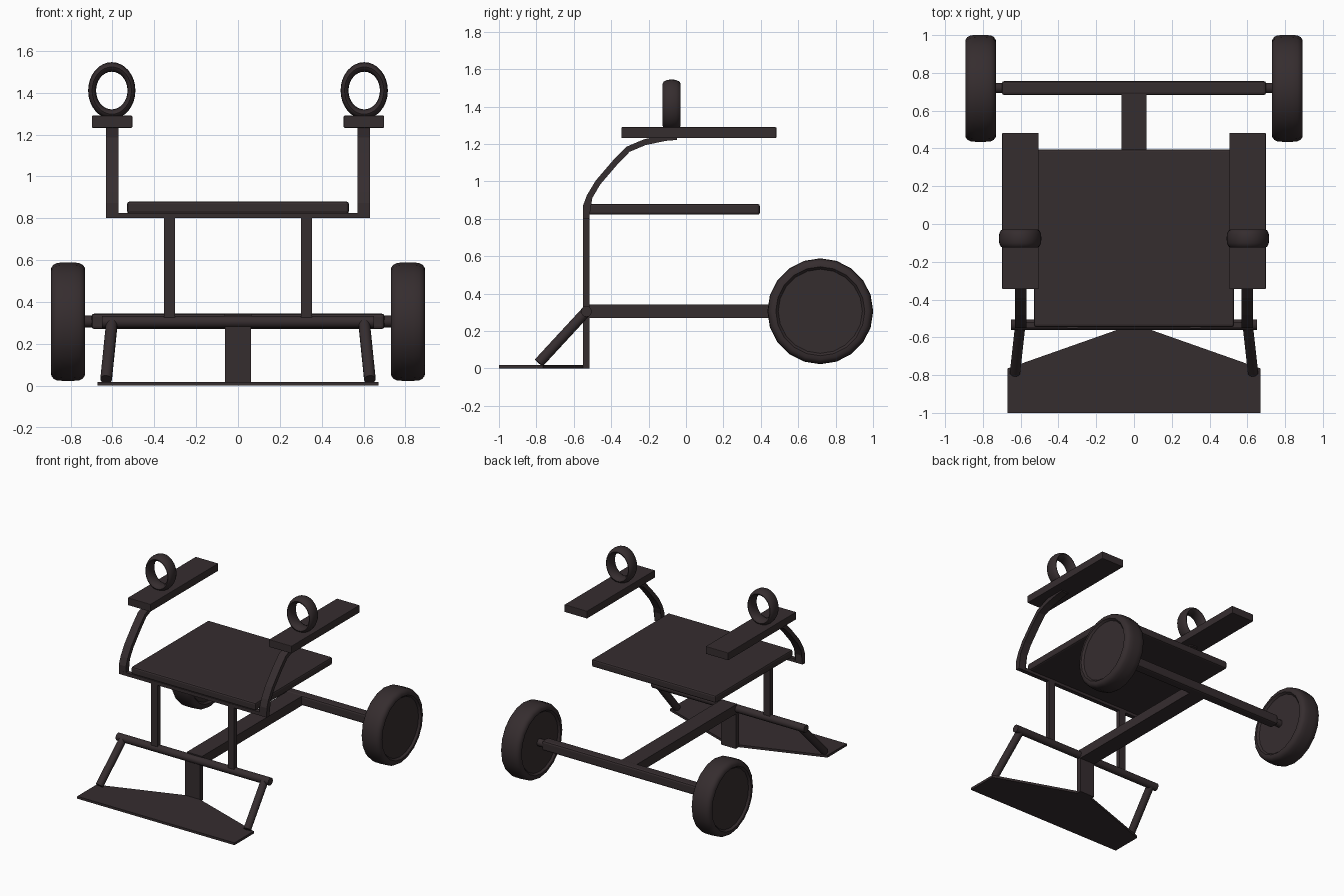
import bpy, bmesh, math
from mathutils import Vector

if "Cube" in bpy.data.objects:
    bpy.data.objects.remove(bpy.data.objects["Cube"])

dark = bpy.data.materials.new("dark brown metal")
dark.diffuse_color = (0.036, 0.026, 0.028, 1)
dark.use_nodes = True
dark.node_tree.nodes["Principled BSDF"].inputs["Base Color"].default_value = dark.diffuse_color


def finish(bm, name, smooth=False):
    bmesh.ops.recalc_face_normals(bm, faces=bm.faces[:])
    me = bpy.data.meshes.new(name)
    bm.to_mesh(me)
    bm.free()
    me.materials.append(dark)
    ob = bpy.data.objects.new(name, me)
    bpy.context.collection.objects.link(ob)
    if smooth:
        bpy.ops.object.select_all(action='DESELECT')
        ob.select_set(True)
        bpy.context.view_layer.objects.active = ob
        bpy.ops.object.shade_smooth_by_angle(angle=math.radians(40))
    return ob


def box(name, lo, hi, bevel=0.0):
    bm = bmesh.new()
    bmesh.ops.create_cube(bm, size=1)
    for v in bm.verts:
        v.co = [lo[i] + (v.co[i] + 0.5) * (hi[i] - lo[i]) for i in range(3)]
    if bevel:
        bmesh.ops.bevel(bm, geom=bm.edges[:], offset=bevel, segments=2,
                        profile=0.5, affect='EDGES')
    return finish(bm, name)


def rod(name, a, b, r, sides=14):
    a, b = Vector(a), Vector(b)
    bm = bmesh.new()
    bmesh.ops.create_cone(bm, cap_ends=True, segments=sides, radius1=r,
                          radius2=r, depth=(b - a).length)
    rot = (b - a).to_track_quat('Z', 'Y')
    for v in bm.verts:
        v.co = rot @ v.co + (a + b) / 2
    return finish(bm, name, True)


def prism(name, outline, place):
    """Closed outline joined between two layers; place(p, layer) gives 3D."""
    bm = bmesh.new()
    rings = [[bm.verts.new(place(p, k)) for p in outline] for k in (0, 1)]
    n = len(outline)
    for ring in rings:
        bm.faces.new(ring)
    for i in range(n):
        j = (i + 1) % n
        bm.faces.new((rings[0][i], rings[0][j], rings[1][j], rings[1][i]))
    bmesh.ops.triangulate(bm, faces=[f for f in bm.faces if len(f.verts) > 4])
    return finish(bm, name)


def wheel(name, cx, cy, cz, sides=20):
    half = [(0.225, 0.066), (0.238, 0.081), (0.258, 0.080), (0.272, 0.070),
            (0.280, 0.054), (0.283, 0.025)]
    prof = half + [(r, -x) for r, x in reversed(half)]
    bm = bmesh.new()
    rings = []
    for r, x in prof:
        rings.append([bm.verts.new((cx + x, cy + r * math.cos(t), cz + r * math.sin(t)))
                      for t in (math.tau * i / sides for i in range(sides))])
    for a, b in zip(rings, rings[1:]):
        for i in range(sides):
            j = (i + 1) % sides
            bm.faces.new((a[i], a[j], b[j], b[i]))
    bm.faces.new(rings[0])
    bm.faces.new(rings[-1])
    return finish(bm, name, True)


def hand_ring(name, cx, cy, cz, n=32, m=12):
    # upright oval ring with a wide, flattened section
    bm = bmesh.new()
    grid = []
    for i in range(n):
        t = math.tau * i / n
        row = []
        for k in range(m):
            p = math.tau * k / m
            r = 0.094 + 0.019 * math.cos(p)
            row.append(bm.verts.new((cx + r * math.cos(t), cy + 0.048 * math.sin(p),
                                     cz + 1.2 * r * math.sin(t))))
        grid.append(row)
    for i in range(n):
        for k in range(m):
            a, b = grid[i], grid[(i + 1) % n]
            bm.faces.new((a[k], b[k], b[(k + 1) % m], a[(k + 1) % m]))
    return finish(bm, name, True)


# chassis
box("center_beam", (-0.065, -0.53, 0.27), (0.065, 0.70, 0.342))
box("rear_axle", (-0.70, 0.682, 0.27), (0.70, 0.757, 0.345), 0.014)
rod("front_bar", (-0.65, -0.533, 0.305), (0.65, -0.533, 0.305), 0.029)
box("front_post", (-0.063, -0.552, 0.0), (0.063, -0.516, 0.30))

# seat and its cross bar
box("seat", (-0.53, -0.545, 0.822), (0.53, 0.395, 0.88), 0.012)
box("seat_cross_bar", (-0.63, -0.55, 0.80), (0.63, -0.518, 0.826))

# foot plate
plate = [(-0.67, -1.0), (0.67, -1.0), (0.67, -0.765), (0.065, -0.552),
         (-0.065, -0.552), (-0.67, -0.765)]
prism("foot_plate", plate, lambda p, k: (p[0], p[1], 0.018 * k))

# curved arm support: centre line in (y, z), thickened to an outline
path = [(-0.534, 0.80), (-0.534, 0.87), (-0.515, 0.92), (-0.47, 0.995), (-0.38, 1.10),
        (-0.31, 1.172), (-0.22, 1.21), (-0.11, 1.233), (-0.05, 1.238)]
left, right = [], []
for i, p in enumerate(path):
    d = Vector(path[min(i + 1, len(path) - 1)]) - Vector(path[max(i - 1, 0)])
    nrm = Vector((-d.y, d.x)).normalized() * 0.016
    left.append(Vector(p) + nrm)
    right.append(Vector(p) - nrm)
arm_outline = left + right[::-1]

# paired parts
for side, s in (("left", -1), ("right", 1)):
    def pair_box(name, x0, x1, y0, y1, z0, z1, bevel=0.0):
        xs = sorted((s * x0, s * x1))
        box(f"{side}_{name}", (xs[0], y0, z0), (xs[1], y1, z1), bevel)

    pair_box("seat_post", 0.30, 0.353, -0.552, -0.516, 0.30, 0.825)
    pair_box("armrest", 0.505, 0.698, -0.345, 0.483, 1.232, 1.29, 0.004)
    prism(f"{side}_arm_support", arm_outline,
          lambda p, k: (s * (0.57 + 0.06 * k), p[0], p[1]))
    hand_ring(f"{side}_hand_ring", s * 0.603, -0.077, 1.41)
    rod(f"{side}_foot_brace", (s * 0.602, -0.533, 0.305),
        (s * 0.63, -0.787, 0.03), 0.028)
    rod(f"{side}_axle_stub", (s * 0.68, 0.72, 0.307), (s * 0.75, 0.72, 0.307), 0.028)
    wheel(f"{side}_wheel", s * 0.812, 0.718, 0.306)
